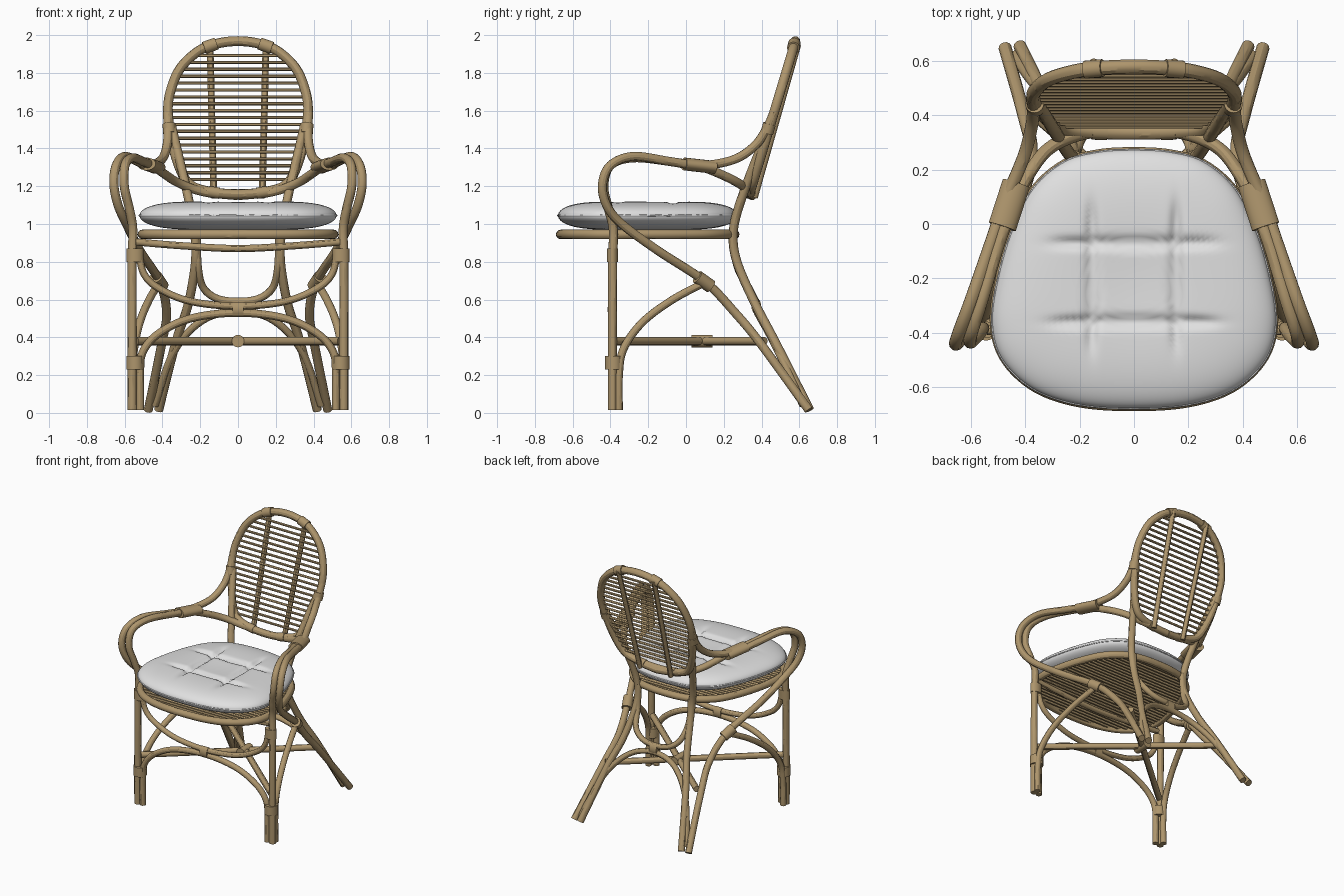
import bpy, bmesh, math
from mathutils import Vector

if "Cube" in bpy.data.objects:
    bpy.data.objects.remove(bpy.data.objects["Cube"], do_unlink=True)


def material(name, color):
    m = bpy.data.materials.new(name)
    m.use_nodes = True
    m.diffuse_color = color
    m.node_tree.nodes["Principled BSDF"].inputs["Base Color"].default_value = color
    return m


RATTAN = material("rattan", (0.42, 0.30, 0.15, 1))
FABRIC = material("pale_fabric", (0.75, 0.75, 0.75, 1))


def spline(points, closed=False, steps=8):
    """Smooth path through the given points."""
    pts = [Vector(p) for p in points]
    n = len(pts)
    if n < 3:
        return pts
    out = []
    for i in range(n if closed else n - 1):
        if closed:
            a, b, c, d = (pts[(i + k) % n] for k in (-1, 0, 1, 2))
        else:
            a, b, c, d = (pts[min(max(i + k, 0), n - 1)] for k in (-1, 0, 1, 2))
        for s in range(steps):
            t = s / steps
            out.append(0.5 * (2 * b + (c - a) * t + (2 * a - 5 * b + 4 * c - d) * t * t
                              + (3 * b - a - 3 * c + d) * t ** 3))
    return out if closed else out + [pts[-1]]


def tube(name, points, radius=0.024, closed=False, mat=RATTAN):
    """Round cane along a smooth path."""
    path = spline(points, closed)
    cu = bpy.data.curves.new(name, 'CURVE')
    cu.dimensions = '3D'
    cu.bevel_depth = radius
    cu.bevel_resolution = 4
    cu.use_fill_caps = True
    sp = cu.splines.new('POLY')
    sp.points.add(len(path) - 1)
    for p, v in zip(sp.points, path):
        p.co = (*v, 1)
    sp.use_cyclic_u = closed
    ob = bpy.data.objects.new(name, cu)
    bpy.context.collection.objects.link(ob)
    cu.materials.append(mat)
    bpy.ops.object.select_all(action='DESELECT')
    ob.select_set(True)
    bpy.context.view_layer.objects.active = ob
    bpy.ops.object.convert(target='MESH')
    bpy.ops.object.shade_smooth_by_angle()
    return ob


def wrap(name, p, q, rx=0.033, ry=None):
    """Binding sleeve between two points, oval if ry is given."""
    p, q = Vector(p), Vector(q)
    bpy.ops.mesh.primitive_cylinder_add(vertices=20, radius=1, depth=1, location=(p + q) / 2)
    ob = bpy.context.object
    ob.name = name
    ob.rotation_euler = (q - p).to_track_quat('Z', 'Y').to_euler()
    ob.scale = (rx, ry or rx, (q - p).length)
    ob.data.materials.append(RATTAN)
    bpy.ops.object.shade_smooth_by_angle()
    return ob


def pair(make, name, *args, **kw):
    """Make the part on both sides."""
    for side, s in (("left", 1), ("right", -1)):
        pts = [[(s * x, y, z) for x, y, z in a] if isinstance(a, list) else
               (s * a[0], a[1], a[2]) if isinstance(a, tuple) else a for a in args]
        make(side + "_" + name, *pts, **kw)


def mirrored(half):
    """Full path from a half path that ends on the centre line."""
    return half + [(-x, y, z) for x, y, z in reversed(half[:-1])]


def half_width(path, axis, value):
    """Half width of a closed path at a height or depth."""
    best = 0
    for a, b in zip(path, path[1:] + path[:1]):
        if (a[axis] - value) * (b[axis] - value) <= 0 and a[axis] != b[axis]:
            t = (value - a[axis]) / (b[axis] - a[axis])
            best = max(best, abs(a.x + (b.x - a.x) * t))
    return best


def back_y(z):
    return 0.34 + 0.3 * (z - 1.17)


# Back hoop
hoop_half = [(0, 1.968), (.11, 1.955), (.21, 1.915), (.305, 1.825), (.355, 1.71), (.371, 1.6),
             (.352, 1.45), (.31, 1.3), (.25, 1.205), (.13, 1.168), (0, 1.158)]
hoop = [(x, back_y(z), z) for x, z in hoop_half]
hoop += [(-x, y, z) for x, y, z in reversed(hoop[1:-1])]
tube("back_hoop", hoop, 0.026, closed=True)
hoop_path = spline(hoop, True)

# Back slats and the two posts behind them
for i in range(19):
    z = 1.235 + i * 0.0365
    w = half_width(hoop_path, 2, z)
    tube("back_slat", [(-w, back_y(z), z), (w, back_y(z), z)], 0.0085)
pair(tube, "back_post", [(.128, .362, 1.14), (.148, .592, 1.95)], radius=0.018)
pair(wrap, "post_top_wrap", (.115, back_y(1.95), 1.955), (.18, back_y(1.93), 1.932), 0.033)
pair(wrap, "post_bottom_wrap", (.10, back_y(1.165), 1.163), (.155, back_y(1.172), 1.171), 0.03)

# Front leg running up into the inner arm and behind the back
inner = [(.56, -.39, .015), (.56, -.39, .4), (.56, -.388, .8), (.557, -.385, .97), (.575, -.41, 1.08),
         (.602, -.435, 1.2), (.598, -.40, 1.31), (.56, -.28, 1.35), (.50, -.08, 1.33),
         (.445, .07, 1.305), (.39, .18, 1.265), (.31, .28, 1.215), (.18, .335, 1.17), (0, .35, 1.15)]
pair(tube, "front_leg_and_arm", inner)

# Outer arm, running from the hoop round the front and down to the back foot
outer = [(.374, .465, 1.59), (.37, .425, 1.5), (.377, .36, 1.41), (.405, .25, 1.34), (.475, .08, 1.31),
         (.53, -.08, 1.33), (.60, -.28, 1.358), (.645, -.40, 1.31), (.657, -.442, 1.21),
         (.635, -.42, 1.1), (.59, -.34, 1.0), (.52, -.15, .86), (.415, .1, .695), (.378, .26, .53),
         (.405, .40, .36), (.475, .65, .015)]
pair(tube, "outer_arm_and_brace", outer)
pair(wrap, "arm_wrap", (.433, .15, 1.30), (.485, -.01, 1.318), 0.052, 0.034)

# Back legs
leg = [(.352, .445, 1.52), (.312, .375, 1.35), (.272, .31, 1.18), (.24, .26, 1.02), (.225, .25, .9),
       (.228, .28, .77), (.265, .37, .57), (.33, .475, .37), (.42, .655, .015)]
pair(tube, "back_leg", leg)

# Braces of the front, back and sides
tube("front_arch", mirrored([(.518, -.39, .015), (.518, -.39, .2), (.505, -.39, .32), (.42, -.39, .42),
                             (.25, -.39, .5), (0, -.39, .53)]), 0.021)
tube("front_swag", mirrored([(.525, -.39, .86), (.5, -.39, .74), (.42, -.39, .66), (.25, -.39, .59),
                             (0, -.39, .565)]), 0.019)
tube("front_rail", mirrored([(.54, -.39, .905), (.3, -.39, .885), (0, -.39, .87)]), 0.019)
tube("back_swag", mirrored([(.215, .25, .95), (.212, .27, .78), (.185, .33, .665), (.11, .36, .605),
                            (0, .37, .59)]), 0.02)
tube("back_arch", mirrored([(.44, .62, .04), (.36, .51, .28), (.27, .44, .42), (.15, .39, .51),
                            (0, .375, .54)]), 0.02)
pair(tube, "side_arch", [(.56, -.355, .015), (.558, -.355, .2), (.55, -.33, .34), (.52, -.23, .48),
                         (.47, -.07, .6), (.415, .1, .69)], radius=0.021)
pair(wrap, "front_arch_wrap", (.545, -.383, .23), (.545, -.383, .30), 0.046)
pair(wrap, "front_swag_wrap", (.545, -.389, .80), (.545, -.389, .87), 0.044, 0.03)
pair(wrap, "side_brace_wrap", (.435, .06, .72), (.402, .13, .67), 0.036)
pair(wrap, "hoop_wrap", (.362, .428, 1.48), (.366, .442, 1.53), 0.034)
wrap("front_centre_wrap", (-.03, -.39, .548), (.03, -.39, .548), 0.026, 0.04)
wrap("back_centre_wrap", (-.03, .372, .565), (.03, .372, .565), 0.026, 0.042)

# Crossed stretcher
pair(tube, "cross_stretcher", [(.54, -.38, .38), (-.38, .415, .38)], radius=0.022)
wrap("stretcher_wrap", (0, .03, .38), (0, .14, .38), 0.033)

# Seat ring and slats
ring_half = [(0, -.664), (.2, -.65), (.36, -.595), (.47, -.49), (.506, -.36), (.485, -.2), (.435, -.03),
             (.36, .12), (.25, .215), (.13, .25), (0, .258)]
ring = ring_half + [(-x, y) for x, y in reversed(ring_half[1:-1])]
tube("seat_ring", [(x, y, .945) for x, y in ring], 0.025, closed=True)
ring_path = spline([(x, y, .945) for x, y in ring], True)
for i in range(30):
    y = -.64 + i * .0305
    w = half_width(ring_path, 1, y)
    tube("seat_slat", [(-w, y, .945), (w, y, .945)], 0.011)


# Cushion with crossing tufted grooves
def fade(v, low, high):
    return 1 / (1 + math.exp((low - v) / .025)) / (1 + math.exp((v - high) / .025))


def groove(x, y):
    g = sum(math.exp(-((x - c) / .018) ** 2) * fade(y, -.45, .06) for c in (-.155, .155))
    g += sum(math.exp(-((y - c) / .018) ** 2) * fade(x, -.29, .29) for c in (-.36, -.07))
    return .024 * min(g, 1.3) + .012 * math.exp(-(x / .2) ** 2 - ((y + .21) / .2) ** 2)


centre = Vector((0, -.21, 0))
edge = [centre + (Vector((x, y, 0)) - centre) * 1.03 for x, y in ring]
edge = spline(edge, True)
bm = bmesh.new()
layers = 36
rows = []
for top in (1, -1):
    for k in range(1, layers + 1):
        s = math.sin(k / layers * math.pi / 2)
        if top < 0 and k == layers:
            continue
        h = .077 * math.sqrt(max(0, 1 - s ** 4.5))
        row = []
        for e in edge:
            p = centre + (e - centre) * s
            dip = groove(p.x, p.y) if top > 0 else 0
            row.append(bm.verts.new((p.x, p.y, 1.045 + top * h - dip * min(1, h / .05))))
        rows.append(row)
rows = rows[:layers] + rows[layers:][::-1]
for a, b in zip(rows, rows[1:]):
    for i in range(len(edge)):
        j = (i + 1) % len(edge)
        bm.faces.new((a[i], a[j], b[j], b[i]))
bm.faces.new(rows[0])
bm.faces.new(rows[-1])
bmesh.ops.recalc_face_normals(bm, faces=bm.faces)
mesh = bpy.data.meshes.new("seat_cushion")
bm.to_mesh(mesh)
bm.free()
mesh.materials.append(FABRIC)
mesh.shade_smooth()
bpy.context.collection.objects.link(bpy.data.objects.new("seat_cushion", mesh))
tube("cushion_seam", [(p.x, p.y, 1.045) for p in edge[::4]], 0.005, closed=True, mat=FABRIC)
